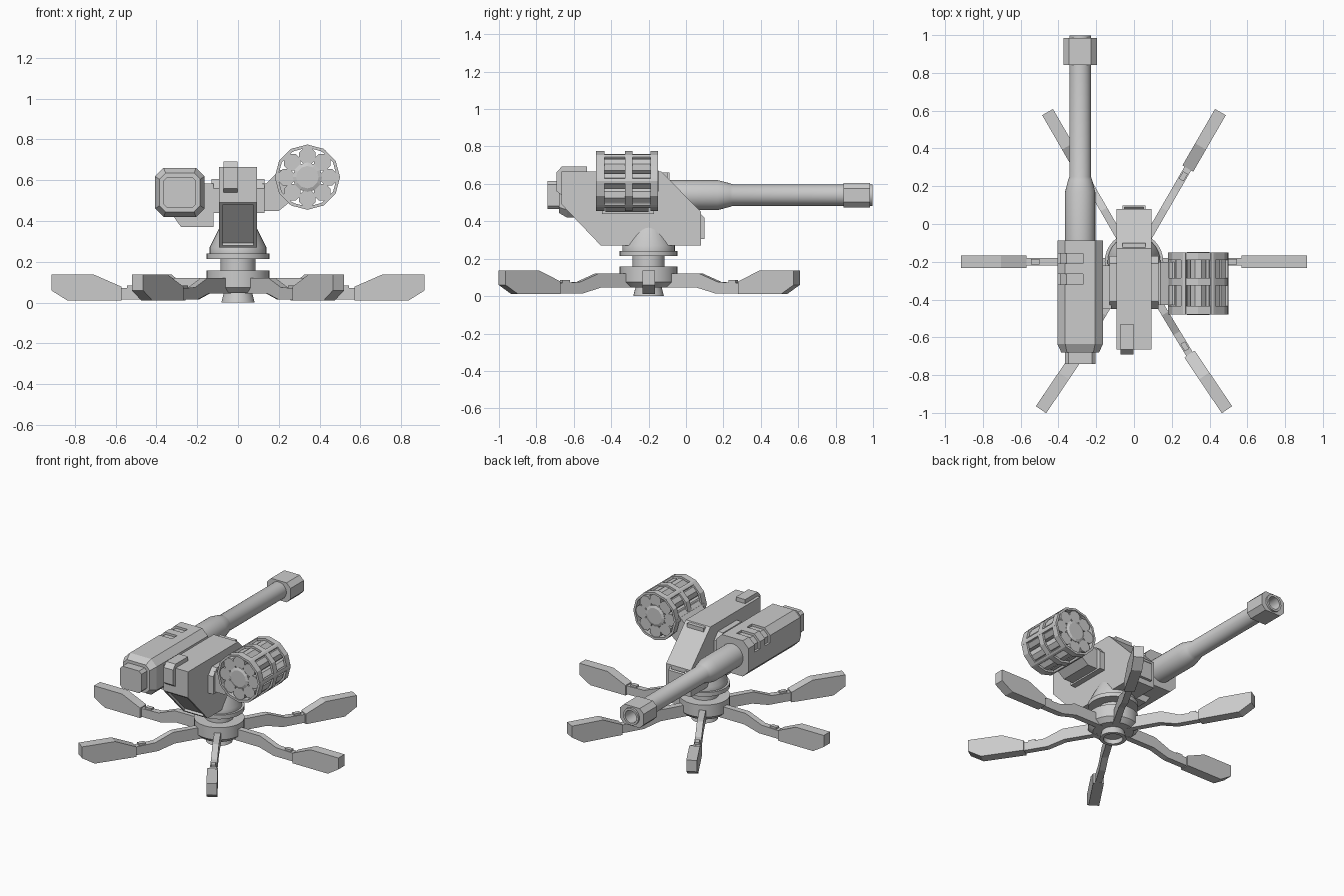
import bpy, bmesh
from math import sin, cos, pi, radians
from mathutils import Vector, Matrix

if "Cube" in bpy.data.objects:
    bpy.data.objects.remove(bpy.data.objects["Cube"])


def loft(name, sections, closed=False, smooth=False):
    """Skin a list of equal-length point loops; cap the ends unless closed."""
    bm = bmesh.new()
    rings = [[bm.verts.new(p) for p in s] for s in sections]
    n = len(rings[0])
    for i in range(len(rings) if closed else len(rings) - 1):
        a, b = rings[i], rings[(i + 1) % len(rings)]
        for j in range(n):
            k = (j + 1) % n
            bm.faces.new((a[j], a[k], b[k], b[j]))
    if not closed:
        bm.faces.new(rings[0])
        bm.faces.new(rings[-1])
    bmesh.ops.recalc_face_normals(bm, faces=bm.faces)
    me = bpy.data.meshes.new(name)
    bm.to_mesh(me)
    bm.free()
    ob = bpy.data.objects.new(name, me)
    bpy.context.collection.objects.link(ob)
    if smooth:
        bpy.ops.object.select_all(action='DESELECT')
        ob.select_set(True)
        bpy.context.view_layer.objects.active = ob
        bpy.ops.object.shade_smooth_by_angle(angle=radians(35))
    return ob


def prism(name, pts, axis, a, b):
    """Extrude a 2D profile: axis x takes (y,z), axis y takes (x,z)."""
    at = (lambda p, t: (t, p[0], p[1])) if axis == 'x' else (lambda p, t: (p[0], t, p[1]))
    return loft(name, [[at(p, t) for p in pts] for t in (a, b)])


def box(name, x0, x1, y0, y1, z0, z1):
    return prism(name, [(x0, z0), (x1, z0), (x1, z1), (x0, z1)], 'y', y0, y1)


def lathe(name, profile, centre, axis='z', segs=32, closed=False, smooth=True, phase=0):
    secs = []
    for r, h in profile:
        ring = []
        for i in range(segs):
            t = 2 * pi * i / segs + phase
            u, v = r * sin(t), r * cos(t)
            ring.append(Vector(centre) + Vector((u, v, h) if axis == 'z' else (u, h, v)))
        secs.append(ring)
    return loft(name, secs, closed, smooth)


def octagon(y, cx, cz, hx, hz, c):
    q = [(hx, hz - c), (hx - c, hz), (c - hx, hz), (-hx, hz - c),
         (-hx, c - hz), (c - hx, -hz), (hx - c, -hz), (hx, c - hz)]
    return [(cx + a, y, cz + b) for a, b in q]


def inset(ob, direction, width, depth):
    """Sink a framed panel into the faces that look along direction."""
    bm = bmesh.new()
    bm.from_mesh(ob.data)
    bm.normal_update()
    d = Vector(direction).normalized()
    for f in [f for f in bm.faces if f.normal.dot(d) > 0.97]:
        bmesh.ops.inset_region(bm, faces=[f], thickness=width)
        r = bmesh.ops.extrude_face_region(bm, geom=[f])
        bmesh.ops.translate(bm, vec=-d * depth,
                            verts=[v for v in r['geom'] if isinstance(v, bmesh.types.BMVert)])
        if f.is_valid:
            bmesh.ops.delete(bm, geom=[f], context='FACES_ONLY')
    bm.to_mesh(ob.data)
    bm.free()


PIVOT = (0, -0.2, 0)

# Base hub, hollow underneath, and the turntable with its cone
lathe('base_hub', [(0.06, 0.03), (0.06, 0), (0.082, 0), (0.07, 0.047), (0.125, 0.047), (0.155, 0.075),
                   (0.155, 0.157), (0.086, 0.157), (0.086, 0.22)], PIVOT)
lathe('turntable', [(0.086, 0.214), (0.155, 0.214), (0.155, 0.242), (0.14, 0.242),
                    (0.14, 0.27), (0.075, 0.40)], PIVOT)

# Six legs: bent arm, hinge and foot pad
ARM = [(0.1, 0.045), (0.31, 0.045), (0.42, 0.015), (0.59, 0.015), (0.59, 0.07),
       (0.44, 0.075), (0.32, 0.122), (0.1, 0.122)]
PAD = [(0.57, 0.01), (0.835, 0.01), (0.915, 0.06), (0.915, 0.137), (0.705, 0.137), (0.57, 0.078)]
for ang, kink in ((0, 0), (60, 0), (120, 0), (180, 0), (239, -3), (301, 3)):
    turn = Matrix.Translation(PIVOT) @ Matrix.Rotation(radians(ang), 4, 'Z')
    bend = Matrix.Translation((0.57, 0, 0)) @ Matrix.Rotation(radians(kink), 4, 'Z') @ Matrix.Translation((-0.57, 0, 0))
    prism('leg_arm', ARM, 'y', -0.02, 0.02).matrix_world = turn
    box('leg_hinge', 0.5, 0.545, -0.014, 0.014, 0.04, 0.085).matrix_world = turn
    pad = prism('leg_pad', PAD, 'y', -0.033, 0.033)
    if kink:
        pad.data.transform(Matrix.Diagonal((1.03, 1, 1, 1)))
        pad.data.transform(Matrix.Translation((-0.017, 0, 0)))
    pad.matrix_world = turn @ bend

# Central housing with sunk lower panel
body = prism('housing', [(-0.665, 0.665), (-0.665, 0.49), (-0.455, 0.27), (0.08, 0.27),
                         (0.08, 0.45), (-0.13, 0.665)], 'x', -0.092, 0.092)
inset(body, (0, -0.22, -0.21), 0.022, 0.015)

# Raised rear plate with sunk panel, and the sight block on top
plate = prism('rear_plate', [(-0.145, 0.66), (-0.10, 0.66), (-0.10, 0.625), (0.098, 0.42),
                             (0.098, 0.305), (0.07, 0.305), (0.07, 0.40)], 'x', -0.062, 0.062)
inset(plate, (0, 0.205, 0.198), 0.016, 0.012)
prism('sight_block', [(-0.665, 0.692), (-0.53, 0.692), (-0.53, 0.65), (-0.64, 0.65), (-0.64, 0.54),
                      (-0.665, 0.54), (-0.692, 0.56), (-0.692, 0.662)], 'x', -0.072, -0.002)

# Side mounts and the brackets that carry both weapons
for s in (-1, 1):
    x0, x1 = sorted((s * 0.08, s * 0.13))
    prism('side_mount', [(-0.45, 0.44), (-0.17, 0.44), (-0.17, 0.56), (-0.21, 0.605),
                         (-0.41, 0.605), (-0.45, 0.56)], 'x', x0, x1)
prism('cannon_bracket', [(-0.325, 0.45), (-0.325, 0.435), (-0.28, 0.372), (-0.12, 0.372),
                         (-0.12, 0.585), (-0.18, 0.585), (-0.18, 0.45)], 'y', -0.45, -0.22)
prism('drum_bracket', [(0.12, 0.45), (0.2, 0.45), (0.25, 0.49), (0.27, 0.56), (0.22, 0.65),
                       (0.205, 0.65), (0.14, 0.585), (0.12, 0.585)], 'y', -0.43, -0.2)

# Cannon receiver: chamfered box tapering to a front cap
CX, CZ = -0.285, 0.54
receiver = loft('cannon_receiver', [
    octagon(-0.74, CX, CZ, 0.08, 0.075, 0.018), octagon(-0.68, CX, CZ, 0.08, 0.075, 0.018),
    octagon(-0.68, CX, CZ, 0.10, 0.095, 0.03), octagon(-0.635, CX, CZ, 0.121, 0.121, 0.042),
    octagon(-0.088, CX, CZ, 0.121, 0.121, 0.042)])

# Two vent grooves wrapping the outer top corner
L = [(-0.27, 0.69), (-0.43, 0.69), (-0.43, 0.57), (-0.391, 0.57), (-0.391, 0.612),
     (-0.357, 0.646), (-0.27, 0.646)]
for y in (-0.21, -0.32):
    cutter = prism('vent_cutter', L, 'y', y, y + 0.055)
    cutter.hide_render = True
    cutter.hide_viewport = True
    mod = receiver.modifiers.new('vent', 'BOOLEAN')
    mod.object, mod.operation, mod.solver = cutter, 'DIFFERENCE', 'EXACT'

# Barrel with open bore, and the chamfered muzzle collar
lathe('cannon_barrel', [(0.08, -0.1), (0.08, 0.17), (0.063, 0.235), (0.057, 0.25), (0.057, 0.998),
                        (0.042, 0.998), (0.042, 0.86)], (CX, 0, CZ), 'y')
lo = octagon(0.843, CX, CZ, 0.088, 0.066, 0.03)
hi = octagon(0.985, CX, CZ, 0.088, 0.066, 0.03)
hole = [[(CX + (p[0] - CX) * 0.55, p[1], CZ + (p[2] - CZ) * 0.75) for p in s] for s in (hi, lo)]
loft('muzzle_collar', [lo, hi] + hole, closed=True)

# Drum: three hoops and six bars around a hub with eight tubes
DRUM = (0.34, 0, 0.615)
for a, b in ((-0.48, -0.435), (-0.325, -0.285), (-0.19, -0.15)):
    lathe('drum_hoop', [(0.16, a), (0.16, b), (0.145, b), (0.145, a)], DRUM, 'y', 12, True, False)
for i in range(6):
    t = 2 * pi * (i + 0.5) / 6
    sec = [(r, w) for r, w in ((0.143, -0.014), (0.157, -0.014), (0.16, 0), (0.157, 0.014), (0.143, 0.014))]
    pts = [(DRUM[0] + r * sin(t) + w * cos(t), DRUM[2] + r * cos(t) - w * sin(t)) for r, w in sec]
    prism('drum_bar', pts, 'y', -0.478, -0.152)
lathe('drum_hub', [(0.055, -0.482), (0.072, -0.475), (0.072, -0.155), (0.055, -0.148)],
      DRUM, 'y', 12, smooth=False)
for i in range(8):
    t = 2 * pi * i / 8
    c = (DRUM[0] + 0.104 * sin(t), 0, DRUM[2] + 0.104 * cos(t))
    lathe('drum_tube', [(0.044, -0.473), (0.044, -0.157)], c, 'y', 8, smooth=False, phase=pi / 8)
